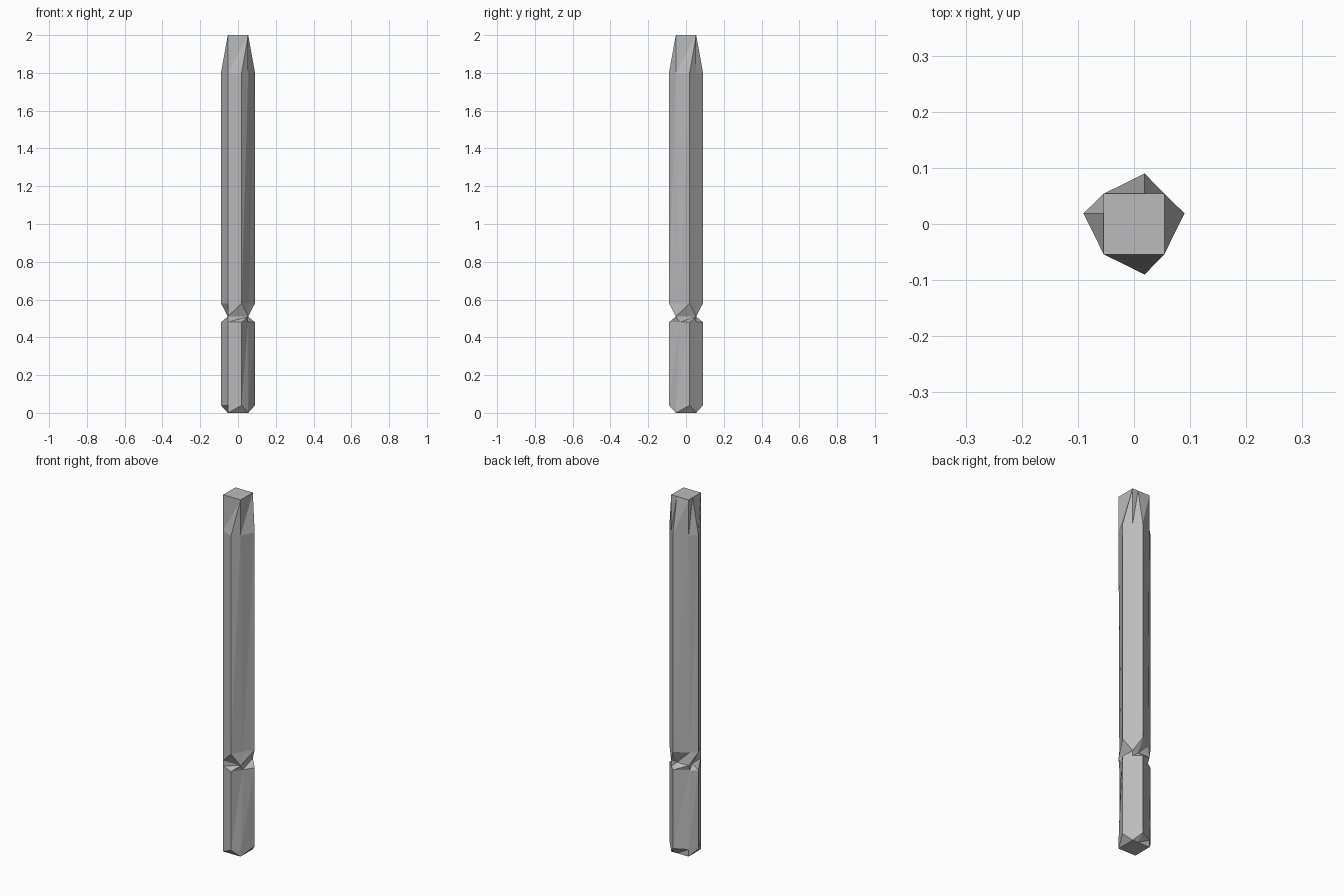
import bpy, bmesh

cube = bpy.data.objects.get("Cube")
if cube:
    bpy.data.objects.remove(cube)

# Plain steel used by the whole bit
steel = bpy.data.materials.new("grey steel")
steel.use_nodes = True
grey = (0.5, 0.5, 0.5, 1)
steel.diffuse_color = grey
steel.node_tree.nodes["Principled BSDF"].inputs["Base Color"].default_value = grey

R, S, M = 0.09, 0.054, 0.019   # outer reach, square half width, offset

# Matching eight-point sections, counter-clockwise from the front
FULL = [(M, -R), (S, -S), (R, M), (S, S), (M, R), (-S, S), (-R, M), (-S, -S)]
FLAT = [(M, -R), (S, -S * 0.63), (R, M), (S, S), (M, R), (-S, 0.043), (-R, M), (-S, -S)]
SQUARE = [(S, -S), (S, -S), (S, S), (S, S), (M, S), (-S, S), (-S, M), (-S, -S)]


def loft(name, sections, cap_bottom=False, cap_top=False):
    """Join sections, given as (height, outline), into a faceted solid."""
    bm = bmesh.new()
    rings = [[bm.verts.new((x, y, z)) for x, y in outline] for z, outline in sections]
    for low, high in zip(rings, rings[1:]):
        for i in range(len(low)):
            j = (i + 1) % len(low)
            bm.faces.new((low[i], low[j], high[j]))
            bm.faces.new((low[i], high[j], high[i]))
    if cap_bottom:
        bm.faces.new(rings[0][::-1])
    if cap_top:
        bm.faces.new(rings[-1])
    bmesh.ops.remove_doubles(bm, verts=bm.verts, dist=0.0005)
    bmesh.ops.recalc_face_normals(bm, faces=bm.faces)
    mesh = bpy.data.meshes.new(name)
    bm.to_mesh(mesh)
    bm.free()
    mesh.materials.append(steel)
    obj = bpy.data.objects.new(name, mesh)
    bpy.context.collection.objects.link(obj)
    return obj


# Shank with chamfered foot, up to the narrow neck
loft("shank", [(0, SQUARE), (0.04, FULL), (0.48, FLAT), (0.51, SQUARE)], cap_bottom=True)

# Long shaft from the neck to the square tip
loft("shaft", [(0.51, SQUARE), (0.58, FLAT), (1.8, FULL), (2, SQUARE)], cap_top=True)
